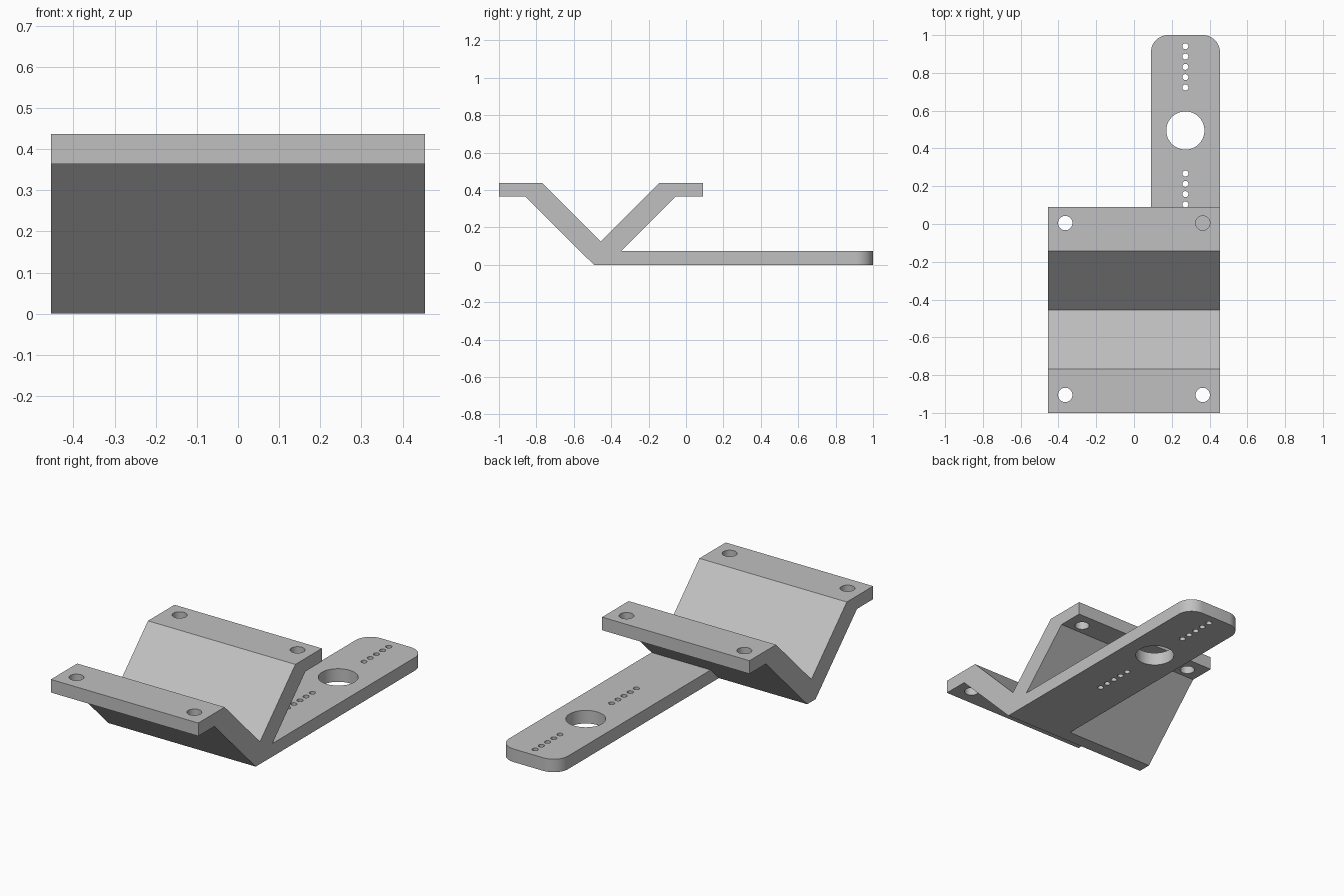
import bpy, bmesh, math
from mathutils import Vector

if "Cube" in bpy.data.objects:
    bpy.data.objects.remove(bpy.data.objects["Cube"])

HALF_W = 0.455      # half width of the folded plate
T = 0.073           # plate thickness
TOP = 0.437         # top of the flanges

grey = bpy.data.materials.new("plain grey")
grey.use_nodes = True
colour = (0.53, 0.53, 0.53, 1)
grey.diffuse_color = colour
grey.node_tree.nodes["Principled BSDF"].inputs["Base Color"].default_value = colour


def finish(name, bm):
    bmesh.ops.recalc_face_normals(bm, faces=bm.faces)
    mesh = bpy.data.meshes.new(name)
    bm.to_mesh(mesh)
    bm.free()
    mesh.materials.append(grey)
    obj = bpy.data.objects.new(name, mesh)
    bpy.context.collection.objects.link(obj)
    return obj


def prism(name, points, direction):
    """Extrude a flat outline along a direction."""
    bm = bmesh.new()
    face = bm.faces.new([bm.verts.new(p) for p in points])
    extruded = bmesh.ops.extrude_face_region(bm, geom=[face], use_keep_orig=True)
    moved = [g for g in extruded["geom"] if isinstance(g, bmesh.types.BMVert)]
    bmesh.ops.translate(bm, verts=moved, vec=direction)
    return finish(name, bm)


def add_drill(bm, x, y, radius, z0, z1, sides):
    """Add one upright cylinder to a cutter mesh."""
    made = bmesh.ops.create_cone(bm, cap_ends=True, segments=sides, radius1=radius,
                                 radius2=radius, depth=z1 - z0)
    bmesh.ops.translate(bm, verts=made["verts"], vec=(x, y, (z0 + z1) / 2))


def combine(target, other, operation):
    mod = target.modifiers.new(operation.lower(), "BOOLEAN")
    mod.operation = operation
    mod.solver = "EXACT"
    mod.object = other
    bpy.ops.object.select_all(action="DESELECT")
    bpy.context.view_layer.objects.active = target
    target.select_set(True)
    bpy.ops.object.modifier_apply(modifier=mod.name)
    bpy.data.objects.remove(other)


# Folded V plate with two flanges
profile = [(-1, TOP - T), (-0.858, TOP - T), (-0.493, 0), (-0.419, 0),
           (-0.055, TOP - T), (0.09, TOP - T), (0.09, TOP), (-0.144, TOP),
           (-0.456, 0.125), (-0.768, TOP), (-1, TOP)]
bracket = prism("bracket", [(-HALF_W, y, z) for y, z in profile], (2 * HALF_W, 0, 0))

# Flat tongue with rounded end corners
LEFT, RIGHT, R = 0.09, HALF_W, 0.09
outline = [Vector((LEFT, -0.45, 0)), Vector((RIGHT, -0.45, 0))]
for cx, start in ((RIGHT - R, 0), (LEFT + R, 90)):
    for i in range(13):
        a = math.radians(start + i * 7.5)
        outline.append(Vector((cx + R * math.cos(a), 1 - R + R * math.sin(a), 0)))
tongue = prism("tongue", outline, (0, 0, T))
combine(bracket, tongue, "UNION")

# Flange bolt holes, large centre hole and two rows of small holes
bm = bmesh.new()
for x in (-0.364, 0.364):
    for y in (-0.905, 0.005):
        add_drill(bm, x, y, 0.038, 0.3, 0.5, 32)
MID_X, MID_Y = 0.272, 0.495
add_drill(bm, MID_X, MID_Y, 0.101, -0.1, 0.2, 64)
for side in (-1, 1):
    for i in range(5):
        add_drill(bm, MID_X, MID_Y + side * (0.228 + 0.0545 * i), 0.016, -0.1, 0.2, 20)
combine(bracket, finish("drills", bm), "DIFFERENCE")

bpy.ops.object.shade_smooth_by_angle(angle=math.radians(30))
